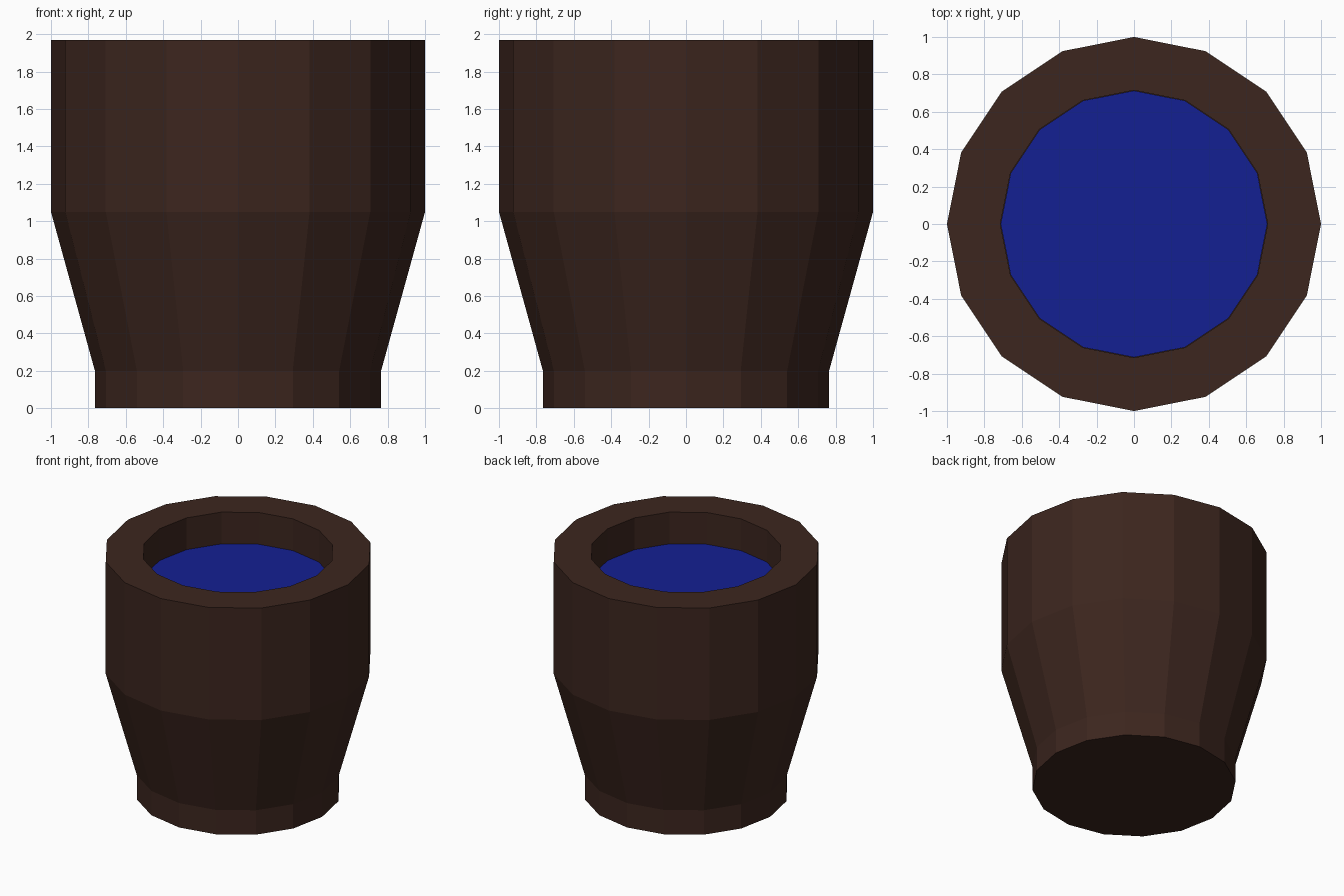
import bpy, bmesh
from math import cos, sin, pi

if "Cube" in bpy.data.objects:
    bpy.data.objects.remove(bpy.data.objects["Cube"])

SIDES = 16


def material(name, color):
    mat = bpy.data.materials.new(name)
    mat.diffuse_color = (*color, 1)
    mat.use_nodes = True
    mat.node_tree.nodes["Principled BSDF"].inputs["Base Color"].default_value = mat.diffuse_color
    return mat


def lathe(name, profile, mat):
    """Revolve (radius, z) points about z, capping both ends."""
    bm = bmesh.new()
    rings = [[bm.verts.new((r * cos(2 * pi * i / SIDES), r * sin(2 * pi * i / SIDES), z))
              for i in range(SIDES)] for r, z in profile]
    for a, b in zip(rings, rings[1:]):
        for i in range(SIDES):
            j = (i + 1) % SIDES
            bm.faces.new((a[i], a[j], b[j], b[i]))
    bm.faces.new(rings[0][::-1])
    bm.faces.new(rings[-1])
    mesh = bpy.data.meshes.new(name)
    bm.to_mesh(mesh)
    bm.free()
    mesh.materials.append(mat)
    obj = bpy.data.objects.new(name, mesh)
    bpy.context.collection.objects.link(obj)
    return obj


brown = material("dark_wood", (0.045, 0.019, 0.013))
blue = material("blue_liquid", (0.007, 0.014, 0.29))

# Cup: foot, flared body, straight upper wall, rim, inner wall and floor
lathe("cup", [(0.765, 0), (0.765, 0.2), (1, 1.05), (1, 1.97),
              (0.715, 1.97), (0.715, 0.2)], brown)

# Liquid filling the cup to just below the rim
lathe("liquid", [(0.713, 0.21), (0.713, 1.71)], blue)
